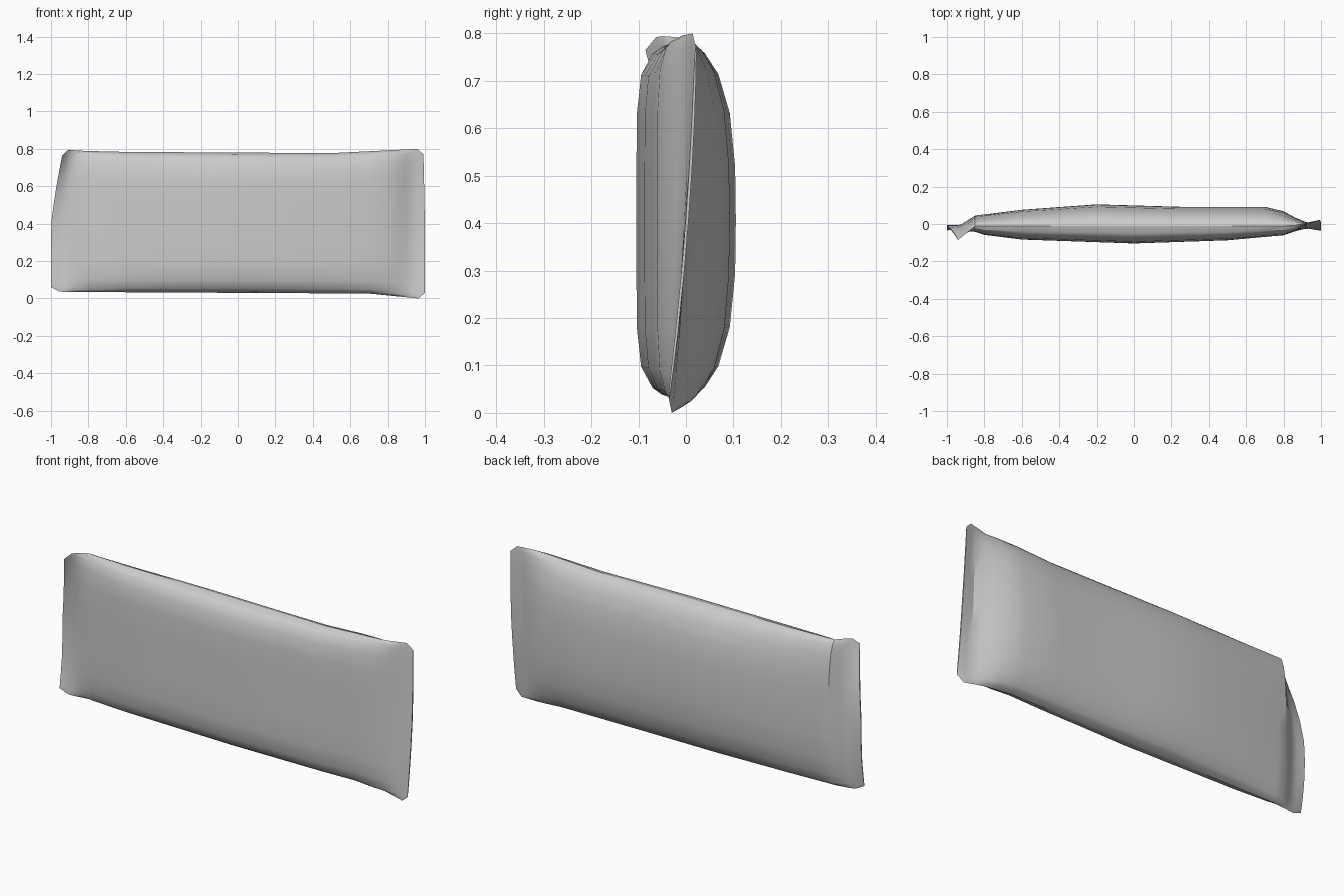
import bpy, bmesh

if "Cube" in bpy.data.objects:
    bpy.data.objects.remove(bpy.data.objects["Cube"])

# Height fractions of one cross-section (mirrored to the upper half)
HALF = [0, .012, .03, .09, .2, .35]
LEVELS = HALF + [.5] + [1 - t for t in reversed(HALF)]

# Stations along the wrapper
XS = [-1, -.985, -.955, -.925, -.895, -.85, -.8, -.6, -.4, -.2, 0,
      .25, .5, .7, .8, .86, .9, .935, .965, .987, 1]

# Outline curves as (x, value)
FRONT = [(-.93, .003), (-.85, .032), (-.8, .048), (-.6, .073), (0, .094),
         (.5, .077), (.8, .05), (.935, .003)]
BACK = [(-.93, .003), (-.85, .055), (-.6, .086), (-.2, .115), (.25, .102),
        (.7, .102), (.8, .078), (.935, .003)]
LOW = [(-1, .06), (-.95, .035), (.7, .026), (.965, 0), (1, .03)]
HIGH = [(-1, .765), (-.95, .795), (-.7, .784), (.5, .777), (.965, .8), (1, .77)]


def curve(points, x):
    """Piecewise linear lookup."""
    if x <= points[0][0]:
        return points[0][1]
    for (a, u), (b, v) in zip(points, points[1:]):
        if x <= b:
            return u + (v - u) * (x - a) / (b - a)
    return points[-1][1]


def bulge(t, power):
    return max(0, 1 - abs(2 * t - 1) ** power) ** .48


def bend(t, low, mid, high):
    """Quadratic through bottom, middle and top values."""
    return low * (1 - t) * (1 - 2 * t) + 4 * mid * t * (1 - t) + high * t * (2 * t - 1)


bm = bmesh.new()


def point(x, t, side):
    left, right = max(0, (-x - .85) / .15), max(0, (x - .85) / .15)
    y = -.01 + left * bend(t, -.025, -.002, -.075) + right * bend(t, -.026, .012, .031)
    if side < 0:
        y -= curve(FRONT, x) * bulge(t, 8)
    else:
        y += curve(BACK, x) * bulge(t, 3)
    lean = max(0, (t - .45) / .55) ** 1.3 * (.06 * left - .008 * right)
    z0, z1 = curve(LOW, x), curve(HIGH, x)
    return bm.verts.new((x + lean, y, z0 + (z1 - z0) * t))


rings = [[point(x, t, -1) for t in LEVELS] + [point(x, t, 1) for t in LEVELS[-2:0:-1]]
         for x in XS]
m = len(rings[0])

# Wrapper skin with the two flattened crimps
for a, b in zip(rings, rings[1:]):
    for i in range(m):
        j = (i + 1) % m
        bm.faces.new((a[i], b[i], b[j], a[j]))

# Narrow closing strips along the crimp edges
for ring in (rings[0], rings[-1]):
    for i in range(len(LEVELS) - 1):
        quad = [ring[i], ring[i + 1], ring[(m - i - 1) % m], ring[(m - i) % m]]
        bm.faces.new(list(dict.fromkeys(quad)))

bmesh.ops.recalc_face_normals(bm, faces=bm.faces)
mesh = bpy.data.meshes.new("wrapper")
bm.to_mesh(mesh)
bm.free()
wrapper = bpy.data.objects.new("wrapper", mesh)
bpy.context.collection.objects.link(wrapper)
bpy.context.view_layer.objects.active = wrapper
wrapper.select_set(True)
bpy.ops.object.shade_smooth_by_angle(angle=.5)
